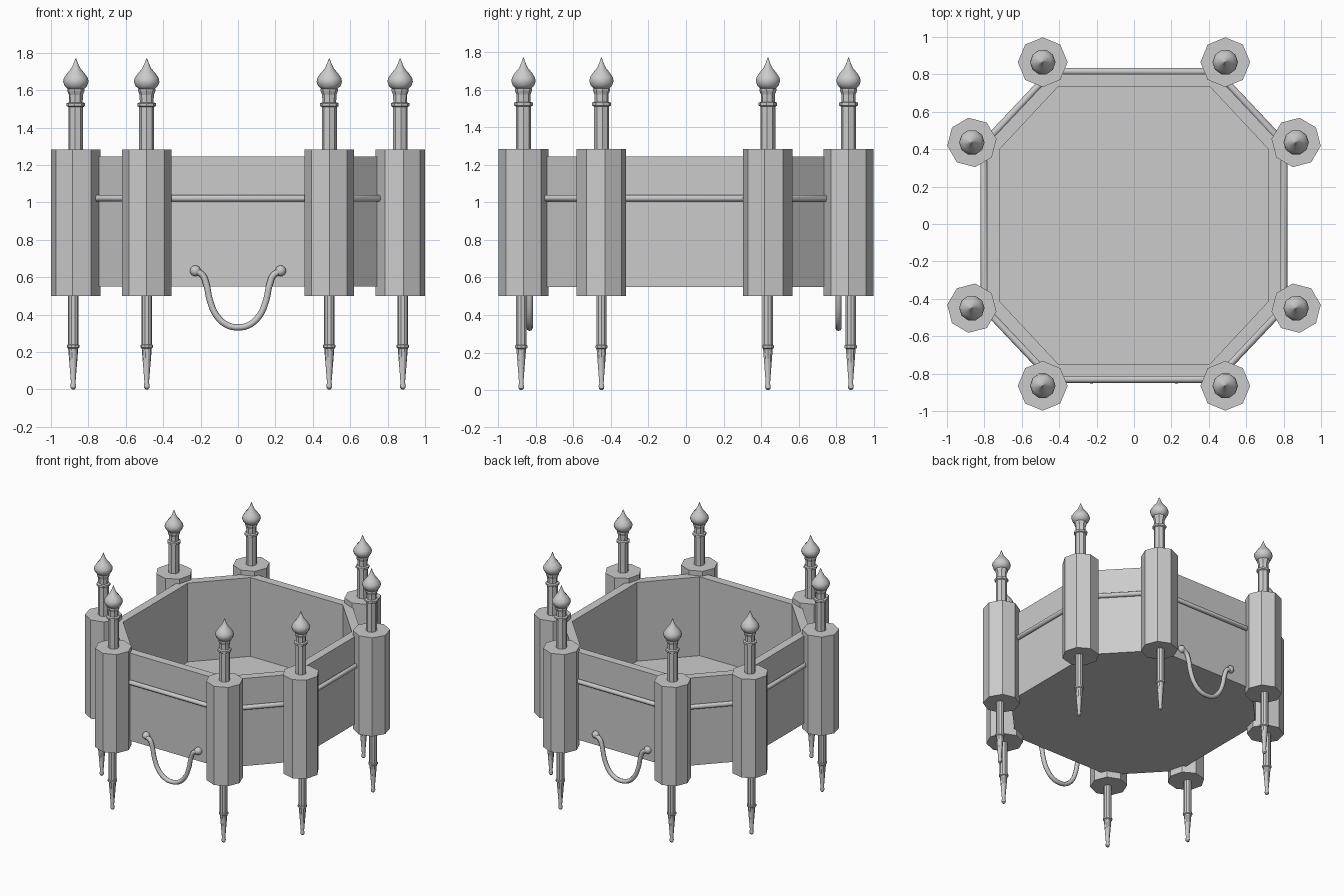
import bpy
import bmesh
import math
from mathutils import Vector

cube = bpy.data.objects.get("Cube")
if cube:
    bpy.data.objects.remove(cube, do_unlink=True)

stone = bpy.data.materials.new("plain grey")
stone.use_nodes = True
stone.diffuse_color = (0.6, 0.6, 0.6, 1)
stone.node_tree.nodes["Principled BSDF"].inputs["Base Color"].default_value = (0.6, 0.6, 0.6, 1)


def finish(name, bm, smooth=None):
    bmesh.ops.recalc_face_normals(bm, faces=bm.faces)
    mesh = bpy.data.meshes.new(name)
    bm.to_mesh(mesh)
    bm.free()
    mesh.materials.append(stone)
    obj = bpy.data.objects.new(name, mesh)
    bpy.context.collection.objects.link(obj)
    if smooth:
        bpy.ops.object.select_all(action="DESELECT")
        obj.select_set(True)
        bpy.context.view_layer.objects.active = obj
        bpy.ops.object.shade_smooth_by_angle(angle=math.radians(smooth))
    return obj


def skin(bm, rings, closed=False):
    """Join rings of vertices with quads; cap the ends unless closed."""
    n = len(rings[0])
    pairs = list(zip(rings, rings[1:]))
    if closed:
        pairs.append((rings[-1], rings[0]))
    for a, b in pairs:
        for i in range(n):
            j = (i + 1) % n
            bm.faces.new((a[i], a[j], b[j], b[i]))
    if not closed:
        bm.faces.new(rings[0])
        bm.faces.new(rings[-1])


def lathe(name, profile, x, y, sides=8, turn=0.0, smooth=None):
    bm = bmesh.new()
    angles = [turn + math.tau * i / sides for i in range(sides)]
    skin(bm, [[bm.verts.new((x + r * math.cos(a), y + r * math.sin(a), z)) for a in angles]
              for r, z in profile])
    return finish(name, bm, smooth)


def octagon(offset):
    """Outline of the tub, moved outwards from the inner wall."""
    far_x, far_y = 0.72 + offset, 0.742 + offset
    near = 0.405 + offset * 0.414
    quarter = [(far_x, near), (near, far_y)]
    mirrored = [(-x, y) for x, y in reversed(quarter)]
    half = quarter + mirrored
    return [(x, y + CENTRE_Y) for x, y in half + [(-x, -y) for x, y in half]]


CENTRE_Y = -0.007
WALL = 0.066

# Tub: outer wall, rim, inner wall and floor in one skin
bm = bmesh.new()
levels = [(WALL, 0.55), (WALL, 1.245), (0, 1.245), (0, 0.62)]
skin(bm, [[bm.verts.new((x, y, z)) for x, y in octagon(o)] for o, z in levels])
finish("tub", bm)

# Round rail running around the outer wall
bm = bmesh.new()
rail_section = [(0.018 * math.cos(math.tau * i / 10), 0.018 * math.sin(math.tau * i / 10))
                for i in range(10)]
loops = [[bm.verts.new((x, y, 1.022 + dz)) for x, y in octagon(WALL + 0.016 + d)]
         for d, dz in rail_section]
skin(bm, loops, closed=True)
finish("rail", bm, 40)

# Eight posts, each with a spire above and a pin below
SHAFT = [(0.04, 1.27), (0.04, 1.51), (0.05, 1.515), (0.05, 1.53), (0.037, 1.535),
         (0.038, 1.575), (0.046, 1.595), (0.046, 1.607)]
ONION = [(0.04, 1.603), (0.06, 1.622), (0.068, 1.645), (0.064, 1.665), (0.047, 1.69),
         (0.025, 1.715), (0.012, 1.742), (0.002, 1.77)]
PIN = [(0.029, 0.51), (0.029, 0.24), (0.034, 0.238), (0.034, 0.225), (0.027, 0.22),
       (0.012, 0.035), (0.016, 0.022), (0.014, 0.008), (0.006, 0.0)]

for side, sx in (("left", 1), ("right", -1)):
    for end, sy in (("front", -1), ("back", 1)):
        for place, px, py, turn in (("inner", 0.488, 0.865, 0), ("outer", 0.867, 0.443, -8)):
            label = f"{end}_{side}_{place}"
            x, y = sx * px, sy * py + CENTRE_Y * (place == "outer")
            spin = math.radians(turn * sx * sy)
            lathe(label + "_post", [(0.133, 0.5), (0.133, 1.283)], x, y, turn=spin)
            lathe(label + "_spire_shaft", SHAFT, x, y, turn=spin)
            lathe(label + "_spire_onion", ONION, x, y, sides=10, smooth=60)
            pin_x = x + sx * 0.014 * (place == "outer")
            pin_y = y + sy * 0.012 * (place == "inner")
            lathe(label + "_pin", PIN, pin_x, pin_y, sides=10, smooth=35)

# Hanging handles on the front and the back
HALF_PATH = [(0.225, 0.632), (0.19, 0.612), (0.17, 0.565), (0.15, 0.475),
             (0.115, 0.395), (0.06, 0.345)]
PATH = HALF_PATH + [(0, 0.332)] + [(-x, z) for x, z in reversed(HALF_PATH)]
for end, sy in (("front", -1), ("back", 1)):
    y = sy * 0.822 + CENTRE_Y * 1.5
    curve = bpy.data.curves.new(end + "_handle", "CURVE")
    curve.dimensions = "3D"
    curve.bevel_depth = 0.017
    curve.bevel_resolution = 2
    curve.resolution_u = 4
    curve.use_fill_caps = True
    spline = curve.splines.new("BEZIER")
    spline.bezier_points.add(len(PATH) - 1)
    for point, (x, z) in zip(spline.bezier_points, PATH):
        point.co = (x, y, z)
        point.handle_left_type = point.handle_right_type = "AUTO"
    curve.materials.append(stone)
    bpy.context.collection.objects.link(bpy.data.objects.new(end + "_handle", curve))

    # Knobs that fix the handle to the wall
    for side, sx in (("left", 1), ("right", -1)):
        bm = bmesh.new()
        bmesh.ops.create_uvsphere(bm, u_segments=12, v_segments=8, radius=0.029)
        bmesh.ops.translate(bm, verts=bm.verts, vec=Vector((sx * 0.228, y - sy * 0.008, 0.634)))
        finish(f"{end}_{side}_handle_knob", bm, 60)
